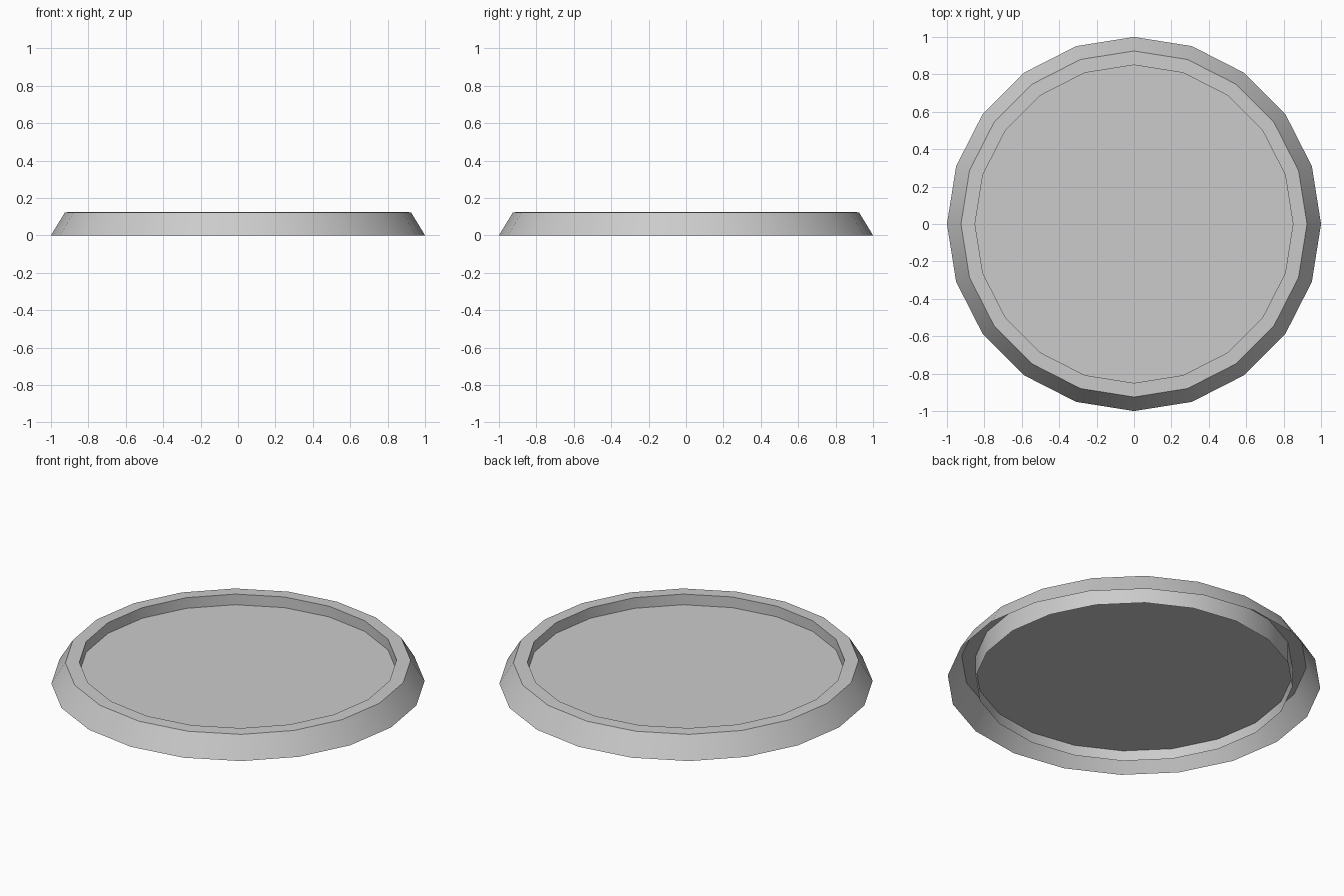
import bpy
import bmesh
import math

if "Cube" in bpy.data.objects:
    bpy.data.objects.remove(bpy.data.objects["Cube"])

SIDES = 20


def ring(bm, radius, z):
    return [bm.verts.new((radius * math.cos(2 * math.pi * i / SIDES),
                          radius * math.sin(2 * math.pi * i / SIDES), z))
            for i in range(SIDES)]


def lathe(name, profile, cap=False):
    """Revolve (radius, z) points; optionally fill the last ring."""
    bm = bmesh.new()
    rings = [ring(bm, r, z) for r, z in profile]
    for a, b in zip(rings, rings[1:]):
        for i in range(SIDES):
            j = (i + 1) % SIDES
            bm.faces.new((a[i], a[j], b[j], b[i]))
    if cap:
        bm.faces.new(rings[-1])
    mesh = bpy.data.meshes.new(name)
    bm.to_mesh(mesh)
    bm.free()
    obj = bpy.data.objects.new(name, mesh)
    bpy.context.collection.objects.link(obj)
    bpy.ops.object.select_all(action='DESELECT')
    obj.select_set(True)
    bpy.context.view_layer.objects.active = obj
    bpy.ops.object.shade_smooth_by_angle(angle=math.radians(30))
    return obj


# Sloped outer wall, flat rim and recess wall down to the floor
lathe("base_rim", [(1.0, 0), (0.925, 0.123), (0.85, 0.125), (0.85, 0.062)], cap=True)

# Open skirt below the recessed floor
lathe("inner_skirt", [(0.85, 0), (0.85, 0.062)])
